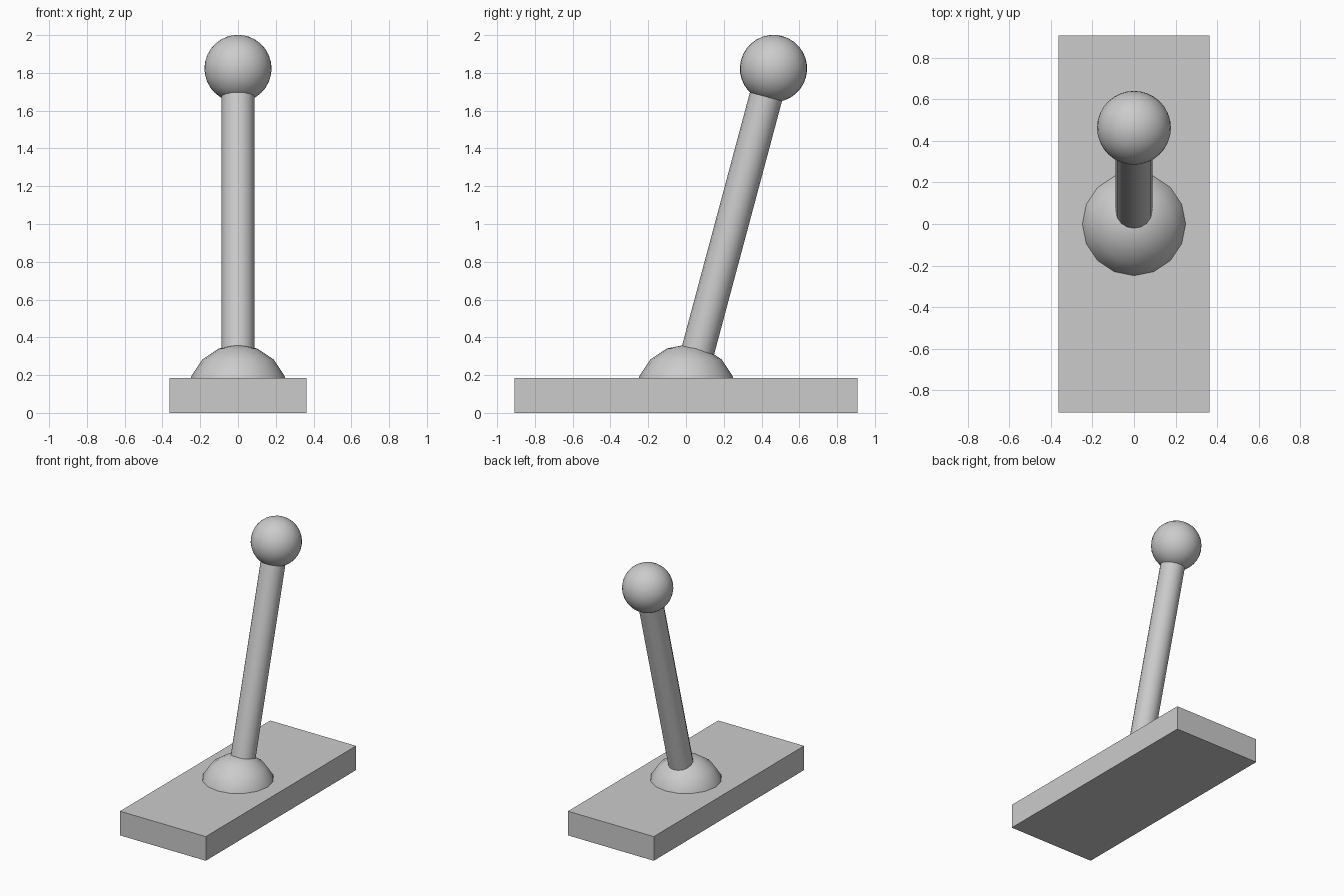
import bpy, bmesh, math
from mathutils import Matrix, Vector

cube = bpy.data.objects.get("Cube")
if cube:
    bpy.data.objects.remove(cube, do_unlink=True)

grey = bpy.data.materials.new("plain grey")
grey.use_nodes = True
colour = (0.6, 0.6, 0.6, 1)
grey.diffuse_color = colour
grey.node_tree.nodes["Principled BSDF"].inputs["Base Color"].default_value = colour

BASE_TOP = 0.185
PIVOT = Vector((0, 0, 0.094))
TILT = Matrix.Rotation(math.radians(-15), 4, 'X')
LENGTH = 1.79


def add_part(name, bm, matrix=Matrix(), smooth=True):
    mesh = bpy.data.meshes.new(name)
    bm.to_mesh(mesh)
    bm.free()
    mesh.transform(matrix)
    mesh.materials.append(grey)
    obj = bpy.data.objects.new(name, mesh)
    bpy.context.collection.objects.link(obj)
    if smooth:
        bpy.ops.object.select_all(action='DESELECT')
        obj.select_set(True)
        bpy.context.view_layer.objects.active = obj
        bpy.ops.object.shade_smooth_by_angle(angle=math.radians(35))
    return obj


# Rectangular base plate
bm = bmesh.new()
bmesh.ops.create_cube(bm, size=1)
add_part("base_plate", bm, Matrix.Translation((0, 0, BASE_TOP / 2))
         @ Matrix.Diagonal((0.726, 1.816, BASE_TOP, 1)), smooth=False)

# Pivot dome: a sphere cut off just inside the plate
bm = bmesh.new()
bmesh.ops.create_uvsphere(bm, u_segments=16, v_segments=8, radius=0.267,
                          matrix=Matrix.Translation(PIVOT))
bmesh.ops.bisect_plane(bm, geom=bm.verts[:] + bm.edges[:] + bm.faces[:],
                       plane_co=(0, 0, BASE_TOP - 0.01), plane_no=(0, 0, 1),
                       clear_inner=True)
add_part("pivot_dome", bm)

# Tilted lever rod, from the pivot to the knob centre
bm = bmesh.new()
bmesh.ops.create_cone(bm, cap_ends=True, segments=16, radius1=0.088,
                      radius2=0.088, depth=LENGTH)
add_part("lever_rod", bm, Matrix.Translation(PIVOT) @ TILT
         @ Matrix.Translation((0, 0, LENGTH / 2)))

# Round knob at the end of the rod
bm = bmesh.new()
bmesh.ops.create_uvsphere(bm, u_segments=32, v_segments=16, radius=0.178)
add_part("knob", bm, Matrix.Translation(PIVOT) @ TILT
         @ Matrix.Translation((0, 0, LENGTH)))
